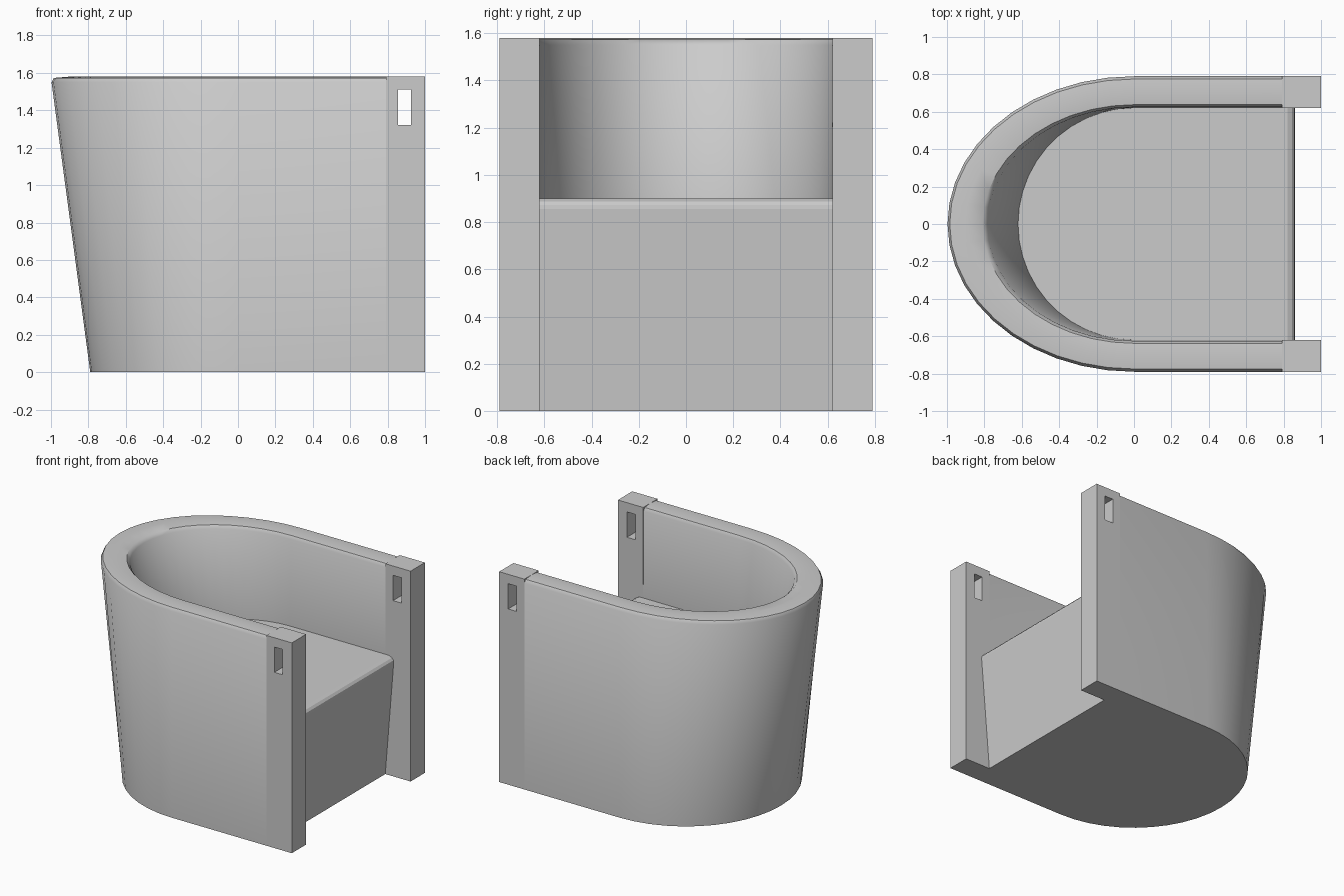
import bpy, bmesh, math

cube = bpy.data.objects.get("Cube")
if cube:
    bpy.data.objects.remove(cube, do_unlink=True)

# Single upholstery colour
grey = bpy.data.materials.new("mid_grey")
grey.use_nodes = True
grey.diffuse_color = (0.6, 0.6, 0.6, 1)
grey.node_tree.nodes["Principled BSDF"].inputs["Base Color"].default_value = (0.6, 0.6, 0.6, 1)

ARC_STEPS = 22
HALF_WIDTH = 0.79   # outside of the arms
INNER = 0.62        # inside of the arms
HEIGHT = 1.58


def finish(bm, name, smooth_angle=None):
    bmesh.ops.recalc_face_normals(bm, faces=bm.faces)
    mesh = bpy.data.meshes.new(name)
    bm.to_mesh(mesh)
    bm.free()
    mesh.materials.append(grey)
    obj = bpy.data.objects.new(name, mesh)
    bpy.context.collection.objects.link(obj)
    if smooth_angle:
        bpy.ops.object.select_all(action="DESELECT")
        obj.select_set(True)
        bpy.context.view_layer.objects.active = obj
        bpy.ops.object.shade_smooth_by_angle(angle=math.radians(smooth_angle))


def horseshoe(bm, back, side, z, front):
    """U-shaped row: straight arm, half ellipse round the back, straight arm."""
    points = [(front, side)]
    for i in range(ARC_STEPS + 1):
        a = math.pi * (0.5 + i / ARC_STEPS)
        points.append((back * math.cos(a), side * math.sin(a)))
    points.append((front, -side))
    return [bm.verts.new((x, y, z)) for x, y in points]


def bridge(bm, row_a, row_b, closed):
    n = len(row_a)
    for i in range(n if closed else n - 1):
        j = (i + 1) % n
        bm.faces.new((row_a[i], row_a[j], row_b[j], row_b[i]))


# Tub shell: arms and leaning back with a softly crowned rim
section = [(INNER, INNER, 0), (HALF_WIDTH, HALF_WIDTH, 0),
           (0.997, HALF_WIDTH, 1.55), (0.985, 0.775, 1.573),
           (0.9, 0.705, HEIGHT), (0.81, 0.638, 1.573),
           (0.785, 0.625, 1.55), (INNER, INNER, 0.9)]
bm = bmesh.new()
rows = [horseshoe(bm, back, side, z, HALF_WIDTH) for back, side, z in section]
for k, row in enumerate(rows):
    bridge(bm, row, rows[(k + 1) % len(rows)], closed=False)
for end in (0, -1):
    bm.faces.new([row[end] for row in rows])
finish(bm, "tub_shell", 40)

# Seat block: front panel leans out to a rounded seat edge
bm = bmesh.new()
front_profile = [(0.79, 0), (0.86, 0.855), (0.858, 0.872), (0.845, 0.888), (0.82, 0.9)]
rows = [horseshoe(bm, INNER + 0.005, INNER + 0.005, z, front) for front, z in front_profile]
for low, high in zip(rows, rows[1:]):
    bridge(bm, low, high, closed=True)
bm.faces.new(rows[0])
bm.faces.new(rows[-1])
finish(bm, "seat_block")

# Front posts, each with a slot running through from side to side
xs = (0.79, 0.855, 0.925, 1.0)
zs = (0, 1.32, 1.51, HEIGHT)
for side, name in ((1, "left_post"), (-1, "right_post")):
    bm = bmesh.new()
    grid = [[bm.verts.new((x, side * INNER, z)) for z in zs] for x in xs]
    for i in range(3):
        for j in range(3):
            if (i, j) != (1, 1):
                bm.faces.new((grid[i][j], grid[i + 1][j], grid[i + 1][j + 1], grid[i][j + 1]))
    extruded = bmesh.ops.extrude_face_region(bm, geom=bm.faces[:], use_keep_orig=True)
    moved = [g for g in extruded["geom"] if isinstance(g, bmesh.types.BMVert)]
    bmesh.ops.translate(bm, verts=moved, vec=(0, side * (HALF_WIDTH - INNER), 0))
    finish(bm, name)
